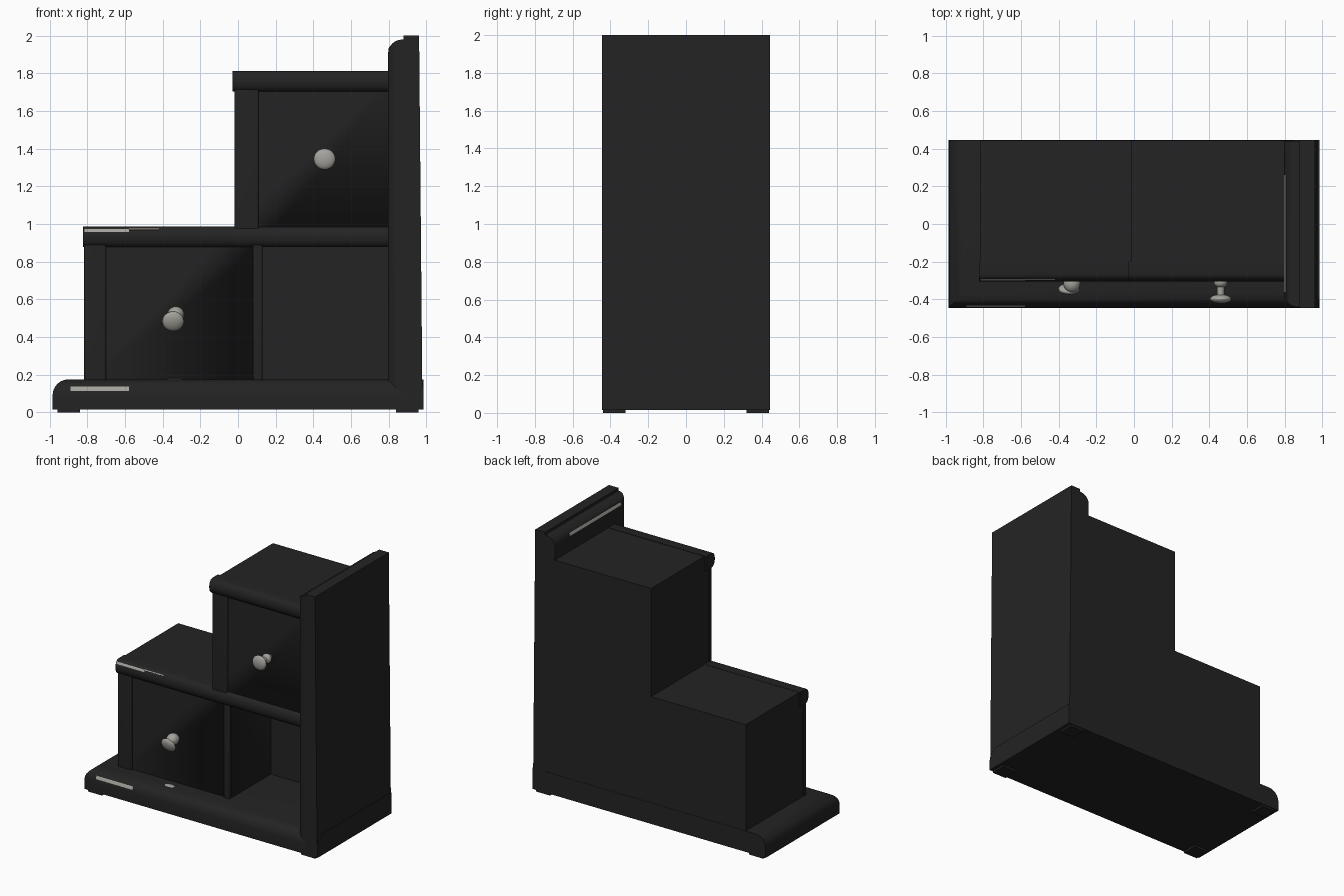
import bpy, bmesh, math
from mathutils import Matrix

if "Cube" in bpy.data.objects:
    bpy.data.objects.remove(bpy.data.objects["Cube"], do_unlink=True)


def material(name, colour):
    m = bpy.data.materials.new(name)
    m.use_nodes = True
    m.diffuse_color = (*colour, 1)
    bsdf = m.node_tree.nodes["Principled BSDF"]
    bsdf.inputs["Base Color"].default_value = (*colour, 1)
    bsdf.inputs["Roughness"].default_value = 0.8
    return m


BLACK = material("black paint", (0.017, 0.017, 0.017))
GREY = material("warm grey", (0.37, 0.36, 0.33))


def finish(name, bm, mat, smooth=True):
    bmesh.ops.recalc_face_normals(bm, faces=bm.faces[:])
    mesh = bpy.data.meshes.new(name)
    bm.to_mesh(mesh)
    bm.free()
    mesh.materials.append(mat)
    ob = bpy.data.objects.new(name, mesh)
    bpy.context.collection.objects.link(ob)
    if smooth:
        bpy.ops.object.select_all(action='DESELECT')
        ob.select_set(True)
        bpy.context.view_layer.objects.active = ob
        bpy.ops.object.shade_smooth_by_angle(angle=math.radians(35))
    return ob


def box(name, x, y, z, mat=BLACK, bevel=0, pick=None):
    """Box from ranges; edges whose midpoint passes pick are rounded."""
    bm = bmesh.new()
    vs = [bm.verts.new((a, b, c)) for a in x for b in y for c in z]
    bmesh.ops.convex_hull(bm, input=vs)
    bmesh.ops.dissolve_limit(bm, angle_limit=0.01, verts=bm.verts[:], edges=bm.edges[:])
    if bevel:
        edges = [e for e in bm.edges if pick((e.verts[0].co + e.verts[1].co) / 2)]
        bmesh.ops.bevel(bm, geom=edges, offset=bevel, segments=6, profile=0.5, affect='EDGES')
    return finish(name, bm, mat)


def prism(name, points, axis, lo, hi, mat=BLACK):
    """Outline swept along x (points are y,z) or along y (points are x,z)."""
    bm = bmesh.new()
    place = (lambda p, t: (t, *p)) if axis == 'x' else (lambda p, t: (p[0], t, p[1]))
    a, b = [[bm.verts.new(place(p, t)) for p in points] for t in (lo, hi)]
    bm.faces.new(a)
    bm.faces.new(b)
    for i in range(len(a)):
        j = (i + 1) % len(a)
        bm.faces.new((a[i], a[j], b[j], b[i]))
    return finish(name, bm, mat)


def ball(name, centre, scale, tilt=0):
    bm = bmesh.new()
    bmesh.ops.create_uvsphere(
        bm, u_segments=20, v_segments=12, radius=1,
        matrix=Matrix.Translation(centre) @ Matrix.Rotation(tilt, 4, 'X') @ Matrix.Diagonal((*scale, 1)))
    return finish(name, bm, GREY)


BACK = 0.445

# Base board, rounded along the front and the open end, on thin corner pads
box("base_board", (-0.985, 0.985), (-0.445, BACK), (0.015, 0.175), bevel=0.085,
    pick=lambda p: p.z > 0.17 and (p.y < -0.4 or p.x < -0.9))
for side, x in (("right", -0.9), ("left", 0.9)):
    for end, y in (("front", -0.38), ("back", 0.38)):
        box(f"{side}_{end}_pad", (x - 0.06, x + 0.06), (y - 0.06, y + 0.06), (0, 0.02))

# Tall end panel with an inner rounded moulding
prism("end_panel", [(0.88, 0.02), (0.98, 0.02), (0.962, 2.0), (0.88, 2.0)], 'y', -0.445, BACK)
box("end_panel_moulding", (0.797, 0.885), (-0.442, BACK - 0.003), (0.1, 1.98), bevel=0.075,
    pick=lambda p: p.x < 0.8 and (p.z > 1.97 or p.y < -0.4))

# Stepped cabinet body with an open cubby
body = prism("stepped_body", [(-0.815, 0.15), (0.85, 0.15), (0.85, 1.81), (-0.015, 1.81),
                              (-0.015, 0.985), (-0.815, 0.985)], 'y', -0.275, BACK - 0.002)
cutter = box("cubby_cutter", (0.13, 0.9), (-0.6, 0.21), (0.0, 0.88))
cutter.hide_render = True
cut = body.modifiers.new("cubby", 'BOOLEAN')
cut.object = cutter
cut.operation = 'DIFFERENCE'
cut.solver = 'EXACT'
bpy.context.view_layer.objects.active = body
bpy.ops.object.modifier_apply(modifier=cut.name)
bpy.data.objects.remove(cutter, do_unlink=True)

# Frame around the drawer fronts
for name, x, z in (("lower_outer_stile", (-0.817, -0.7), (0.16, 0.95)),
                   ("lower_inner_stile", (0.08, 0.13), (0.16, 0.95)),
                   ("upper_stile", (-0.018, 0.11), (0.95, 1.75))):
    box(name, x, (-0.29, -0.25), z, bevel=0.012, pick=lambda p: p.y < -0.28)


# Rounded rails over each drawer
def rail(name, x0, top, height):
    r = height / 2
    bulge = [(-0.268 - 0.037 * math.sin(a), top - r + r * math.cos(a))
             for a in (math.pi * i / 10 for i in range(11))]
    prism(name, [(-0.2, top)] + bulge + [(-0.2, top - height)], 'x', x0, 0.82)


rail("lower_rail", -0.822, 0.987, 0.11)
rail("upper_rail", -0.03, 1.813, 0.11)

# Knobs: a bent lower one and a straight upper one with a stem
ball("lower_knob_ball", (-0.33, -0.315, 0.52), (0.045, 0.05, 0.042))
ball("lower_knob_disc", (-0.345, -0.345, 0.483), (0.058, 0.025, 0.055), 0.35)
ball("upper_knob_collar", (0.46, -0.31, 1.345), (0.036, 0.03, 0.036))
ball("upper_knob_disc", (0.46, -0.398, 1.345), (0.058, 0.024, 0.056))
bm = bmesh.new()
bmesh.ops.create_cone(bm, cap_ends=True, segments=16, radius1=0.02, radius2=0.02, depth=0.14,
                      matrix=Matrix.Translation((0.46, -0.33, 1.345)) @ Matrix.Rotation(math.pi / 2, 4, 'X'))
finish("upper_knob_stem", bm, GREY)


# Worn paint streaks, as thin strips hugging the rounded mouldings
def arc_strip(name, axis, lo, hi, centre, radii, a0, a1):
    def ring(d, angles):
        return [(centre[0] - (radii[0] + d) * math.cos(math.radians(a)),
                 centre[1] + (radii[1] + d) * math.sin(math.radians(a))) for a in angles]
    angles = [a0, (a0 + a1) / 2, a1]
    prism(name, ring(0.002, angles) + ring(-0.004, angles[::-1]), axis, lo, hi, GREY)


arc_strip("base_streak", 'x', -0.89, -0.58, (-0.36, 0.09), (0.085, 0.085), 16, 32)
arc_strip("rail_streak", 'x', -0.815, -0.58, (-0.268, 0.932), (0.037, 0.055), 28, 48)
arc_strip("rail_streak_tip", 'x', -0.58, -0.42, (-0.268, 0.932), (0.037, 0.055), 42, 50)
arc_strip("panel_streak", 'y', -0.36, 0.26, (0.872, 1.905), (0.075, 0.075), 14, 30)
ball("base_spot", (-0.335, -0.345, 0.174), (0.04, 0.022, 0.004))
